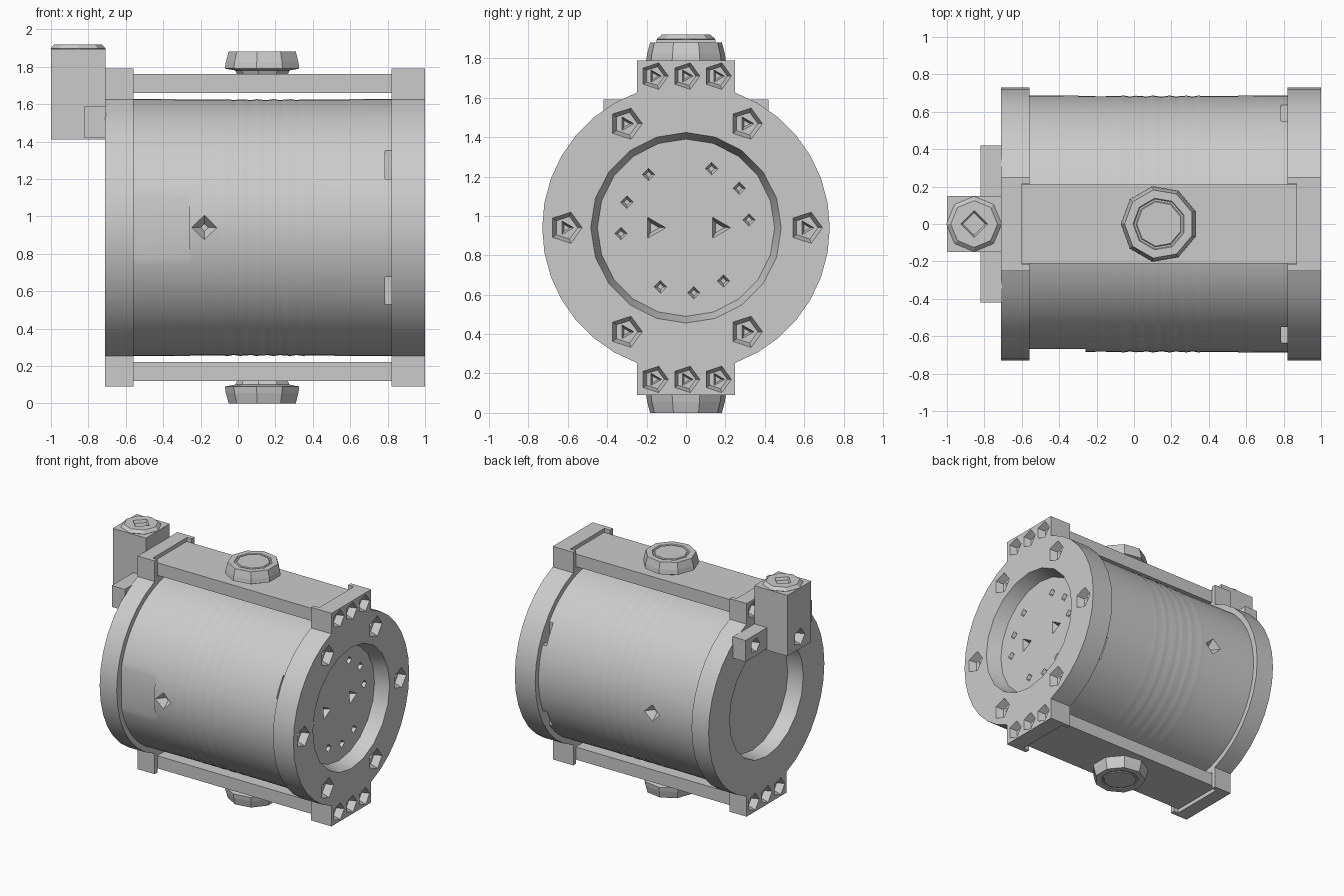
import bpy, bmesh, math
from mathutils import Matrix, Vector

if "Cube" in bpy.data.objects:
    bpy.data.objects.remove(bpy.data.objects["Cube"])

ZC = 0.94                      # height of the tank axis
grey = bpy.data.materials.new("light grey metal")
grey.use_nodes = True
COLOUR = (0.6, 0.6, 0.6, 1)
grey.diffuse_color = COLOUR
grey.node_tree.nodes["Principled BSDF"].inputs["Base Color"].default_value = COLOUR


def make(name, bm):
    bmesh.ops.recalc_face_normals(bm, faces=bm.faces)
    mesh = bpy.data.meshes.new(name)
    bm.to_mesh(mesh)
    bm.free()
    mesh.materials.append(grey)
    ob = bpy.data.objects.new(name, mesh)
    bpy.context.collection.objects.link(ob)
    return ob


def add_box(bm, lo, hi):
    lo, hi = Vector(lo), Vector(hi)
    m = Matrix.Translation((lo + hi) / 2) @ Matrix.Diagonal((*(hi - lo), 1))
    bmesh.ops.create_cube(bm, size=1, matrix=m)


def boxes(name, *pairs):
    bm = bmesh.new()
    for lo, hi in pairs:
        add_box(bm, lo, hi)
    return make(name, bm)


def pits(name, places, inward, sides, r1, r2, depth):
    """Tapered cutters that start just outside a surface and go inward."""
    bm = bmesh.new()
    d = Vector(inward)
    for p in places:
        m = Matrix.Translation(Vector(p) + d * (depth / 2 - 0.004)) @ d.to_track_quat('Z', 'X').to_matrix().to_4x4()
        bmesh.ops.create_cone(bm, cap_ends=True, segments=sides, radius1=r1, radius2=r2, depth=depth, matrix=m)
    return make(name, bm)


def cut(ob, *cutters):
    bpy.context.view_layer.objects.active = ob
    for c in cutters:
        mod = ob.modifiers.new("cut", 'BOOLEAN')
        mod.operation, mod.solver, mod.object = 'DIFFERENCE', 'EXACT', c
        bpy.ops.object.modifier_apply(modifier=mod.name)
        bpy.data.objects.remove(c)


def smooth(ob, angle):
    bpy.ops.object.select_all(action='DESELECT')
    ob.select_set(True)
    bpy.context.view_layer.objects.active = ob
    bpy.ops.object.shade_smooth_by_angle(angle=math.radians(angle))


def lathe(name, profile, sides, origin, axis):
    """Closed solid of revolution from (along, radius) points."""
    bm = bmesh.new()
    m = Matrix.Translation(origin) @ Vector(axis).to_track_quat('Z', 'Y').to_matrix().to_4x4()
    rings = []
    for h, r in profile:
        turn = [2 * math.pi * i / sides for i in range(sides)]
        rings.append([bm.verts.new(m @ Vector((r * math.cos(a), r * math.sin(a), h))) for a in turn])
    for a, b in zip(rings, rings[1:]):
        for i in range(sides):
            j = (i + 1) % sides
            bm.faces.new((a[i], a[j], b[j], b[i]))
    bm.faces.new(rings[0])
    bm.faces.new(rings[-1])
    return make(name, bm)


# Tank body with faint ripples around the middle
profile = []
for i in range(47):
    x = -0.57 + 1.4 * i / 46
    ripple = 0.003 * math.sin(x * 75) if -0.1 < x < 0.35 else 0
    profile.append((x, 0.688 - 0.004 * math.sin(math.pi * i / 46) + ripple))
body = lathe("tank_body", profile, 64, (0, 0, ZC), (1, 0, 0))
notches = [((0.785, min(s * 0.55, s * 0.75), z), (0.822, max(s * 0.55, s * 0.75), z + 0.17))
           for s in (-1, 1) for z in (0.505, 1.2)]
cut(body, boxes("flat_cutter", ((-0.6, -0.8, 0.76), (-0.26, -0.667, 1.125))),
    boxes("notch_cutter", *notches))
for s in (-1, 1):
    cut(body, pits("side_pit", [(-0.18, s * 0.69, ZC)], (0, -s, 0), 4, 0.075, 0.02, 0.07))
smooth(body, 25)


# End flanges: a disc with an ear above and below
def flange(name, x0, x1):
    half = math.acos(0.25 / 0.73)
    pts = []
    for s in (1, -1):
        for i in range(15):
            a = -half + 2 * half * i / 14
            pts.append((s * 0.73 * math.cos(a), s * 0.73 * math.sin(a)))
        pts += [(s * 0.25, s * 0.85), (-s * 0.25, s * 0.85)]
    bm = bmesh.new()
    face = bm.faces.new([bm.verts.new((x0, y, ZC + z)) for y, z in pts])
    ext = bmesh.ops.extrude_face_region(bm, geom=[face])
    verts = [v for v in ext["geom"] if isinstance(v, bmesh.types.BMVert)]
    bmesh.ops.translate(bm, vec=(x1 - x0, 0, 0), verts=verts)
    return make(name, bm)


def ear_bolts(x):
    return [(x, y, ZC + s * 0.77) for s in (-1, 1) for y in (-0.16, 0, 0.16)]


slots = [((-0.6, -0.216, ZC - 1), (0.87, 0.216, 0.225)), ((-0.6, -0.216, 1.655), (0.87, 0.216, ZC + 1))]
outer = flange("bolted_flange", 0.82, 1.0)
ring = [(1.0, 0.61 * math.cos(a), ZC + 0.61 * math.sin(a)) for a in (math.radians(60 * k) for k in range(6))]
floor_x = 0.89
small = [(-.19, 1.21), (.13, 1.24), (-.3, 1.07), (.27, 1.14), (.32, .98), (-.33, .91),
         (-.13, .64), (.04, .61), (.19, .67)]
IN = (-1, 0, 0)
cut(outer, boxes("slot_cutter", *slots),
    pits("pocket", [(1.0, 0, ZC)], IN, 20, 0.485, 0.45, 1.004 - floor_x),
    pits("ring_pits", ring, IN, 5, 0.085, 0.06, 0.06),
    pits("ring_tips", [(p[0] - 0.05, p[1], p[2]) for p in ring], IN, 3, 0.045, 0.02, 0.05),
    pits("ear_pits", ear_bolts(1.0), IN, 5, 0.072, 0.05, 0.06),
    pits("ear_tips", ear_bolts(0.95), IN, 3, 0.04, 0.02, 0.05),
    pits("floor_pits", [(floor_x, y, z) for y, z in small], IN, 4, 0.034, 0.015, 0.04),
    pits("floor_sockets", [(floor_x, s * 0.165, ZC) for s in (-1, 1)], IN, 3, 0.065, 0.03, 0.05))
smooth(outer, 25)

inner = flange("valve_flange", -0.71, -0.56)
cut(inner, boxes("slot_cutter", *slots),
    pits("pocket", [(-0.71, 0, ZC)], (1, 0, 0), 20, 0.465, 0.45, 0.13),
    pits("ear_pits", ear_bolts(-0.71), (1, 0, 0), 5, 0.072, 0.05, 0.06))
smooth(inner, 25)

# Tie bars and their cap nuts, top and bottom
for word, s in (("top", 1), ("bottom", -1)):
    zs = sorted((ZC + s * 0.72, ZC + s * 0.82))
    boxes(word + "_bar", ((-0.6, -0.21, zs[0]), (0.87, 0.21, zs[1])))
    nut = [(0, 0.14), (0.02, 0.15), (0.03, 0.205), (0.065, 0.2), (0.12, 0.185),
           (0.12, 0.14), (0.114, 0.135), (0.114, 0.125), (0.12, 0.12)]
    lathe(word + "_cap_nut", nut, 9, (0.135, 0, ZC + s * 0.82), (0, 0, s))

# Valve: tall box, crossing block and faceted cap
block = boxes("valve_block", ((-0.82, -0.42, 1.42), (-0.705, 0.42, 1.59)))
cut(block, pits("block_pits", [(-0.82, s * 0.3, 1.505) for s in (-1, 1)], (1, 0, 0), 5, 0.06, 0.035, 0.06))
tower = boxes("valve_box", ((-1, -0.15, 1.41), (-0.708, 0.15, 1.895)))
cut(tower, pits("box_pit", [(-1, 0, 1.505)], (1, 0, 0), 5, 0.07, 0.045, 0.07))
cap = lathe("valve_cap", [(0, 0.14), (0.008, 0.148), (0.03, 0.125)], 8, (-0.855, 0, 1.89), (0, 0, 1))
cut(cap, pits("cap_socket", [(-0.855, 0, 1.92)], (0, 0, -1), 4, 0.075, 0.06, 0.025))
